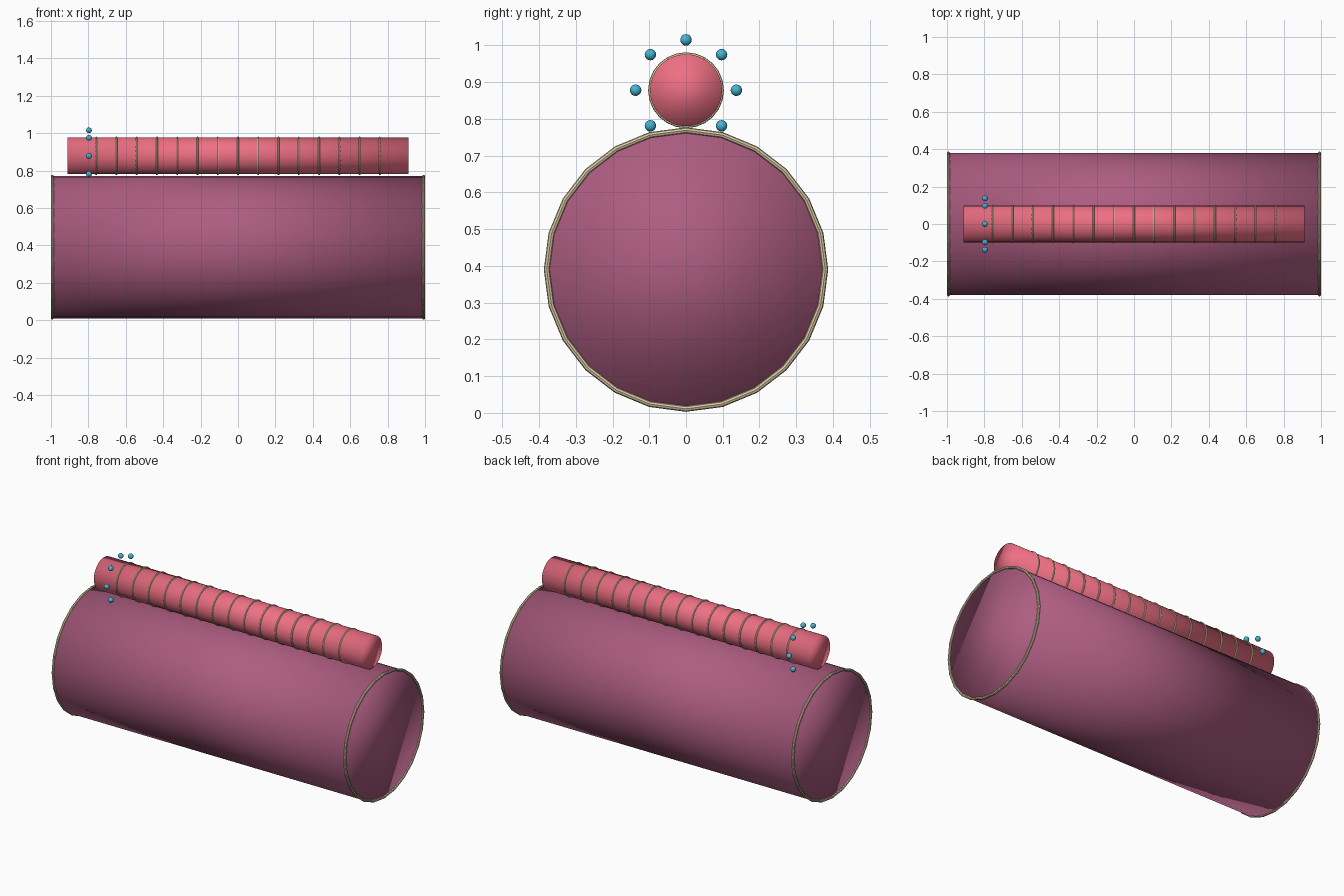
import bpy
from math import pi, sin, cos

if "Cube" in bpy.data.objects:
    bpy.data.objects.remove(bpy.data.objects["Cube"])


def material(name, color):
    m = bpy.data.materials.new(name)
    m.diffuse_color = (*color, 1)
    m.use_nodes = True
    m.node_tree.nodes["Principled BSDF"].inputs["Base Color"].default_value = m.diffuse_color
    return m


PLUM = material("plum", (0.42, 0.11, 0.22))
CORAL = material("coral", (0.85, 0.16, 0.23))
CREAM = material("cream", (0.70, 0.59, 0.38))
BLUE = material("blue", (0.06, 0.46, 0.66))


def finish(name, mat, smooth):
    o = bpy.context.object
    o.name = name
    o.data.materials.append(mat)
    if smooth:
        bpy.ops.object.shade_smooth()


def tube(name, radius, length, z, mat):
    bpy.ops.mesh.primitive_cylinder_add(vertices=32, radius=radius, depth=length,
                                        location=(0, 0, z), rotation=(0, pi / 2, 0))
    finish(name, mat, True)


def ring(name, major, minor, x, z):
    bpy.ops.mesh.primitive_torus_add(major_segments=24, minor_segments=8,
                                     major_radius=major, minor_radius=minor,
                                     location=(x, 0, z), rotation=(0, pi / 2, 0))
    finish(name, CREAM, False)


BODY_Z, TOP_Z = 0.39, 0.878

# large drum with a rim at each end
tube("drum", 0.38, 1.985, BODY_Z, PLUM)
for side, x in (("left", -0.992), ("right", 0.992)):
    ring(f"drum_rim_{side}", 0.379, 0.008, x, BODY_Z)

# slim roller on top with evenly spaced hoops
tube("roller", 0.098, 1.823, TOP_Z, CORAL)
for i in range(15):
    ring(f"roller_hoop_{i + 1}", 0.098, 0.0052, (i - 7) * 0.1083, TOP_Z)

# circle of beads around the left end of the roller
for i in range(8):
    a = i * pi / 4
    bpy.ops.mesh.primitive_uv_sphere_add(
        segments=16, ring_count=10, radius=0.0155,
        location=(-0.797, 0.137 * cos(a), TOP_Z + 0.137 * sin(a)))
    finish(f"bead_{i + 1}", BLUE, True)
